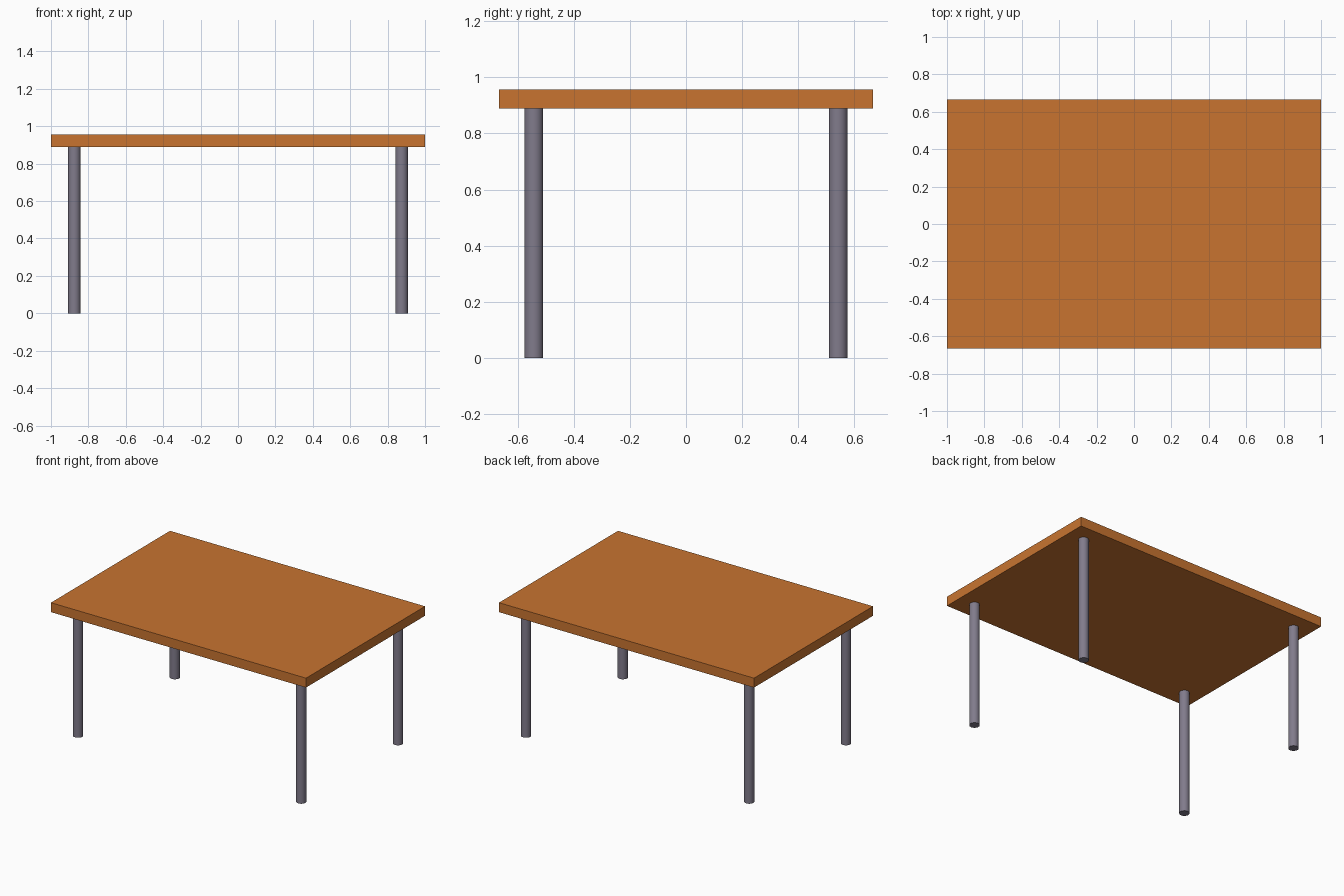
import bpy

if "Cube" in bpy.data.objects:
    bpy.data.objects.remove(bpy.data.objects["Cube"])

TOP_X, TOP_Y = 2.0, 1.333          # tabletop footprint
LEG_H, TOP_T = 0.889, 0.067        # leg height, tabletop thickness
LEG_X, LEG_Y, LEG_R = 0.875, 0.542, 0.0333


def material(name, color):
    mat = bpy.data.materials.new(name)
    mat.diffuse_color = color
    mat.use_nodes = True
    mat.node_tree.nodes["Principled BSDF"].inputs["Base Color"].default_value = mat.diffuse_color
    return mat


wood = material("orange_wood", (0.58, 0.175, 0.03, 1))
metal = material("grey_metal", (0.22, 0.20, 0.26, 1))

# Tabletop slab
bpy.ops.mesh.primitive_cube_add(size=1, location=(0, 0, LEG_H + TOP_T / 2))
top = bpy.context.object
top.name = "tabletop"
top.scale = (TOP_X, TOP_Y, TOP_T)
bpy.ops.object.transform_apply(location=False, rotation=False, scale=True)
top.data.materials.append(wood)

# Four round legs, inset from the corners
for y_name, sy in (("front", -1), ("back", 1)):
    for x_name, sx in (("left", -1), ("right", 1)):
        bpy.ops.mesh.primitive_cylinder_add(
            vertices=32, radius=LEG_R, depth=LEG_H,
            location=(sx * LEG_X, sy * LEG_Y, LEG_H / 2))
        leg = bpy.context.object
        leg.name = f"{y_name}_{x_name}_leg"
        leg.data.materials.append(metal)
        bpy.ops.object.shade_smooth_by_angle()
